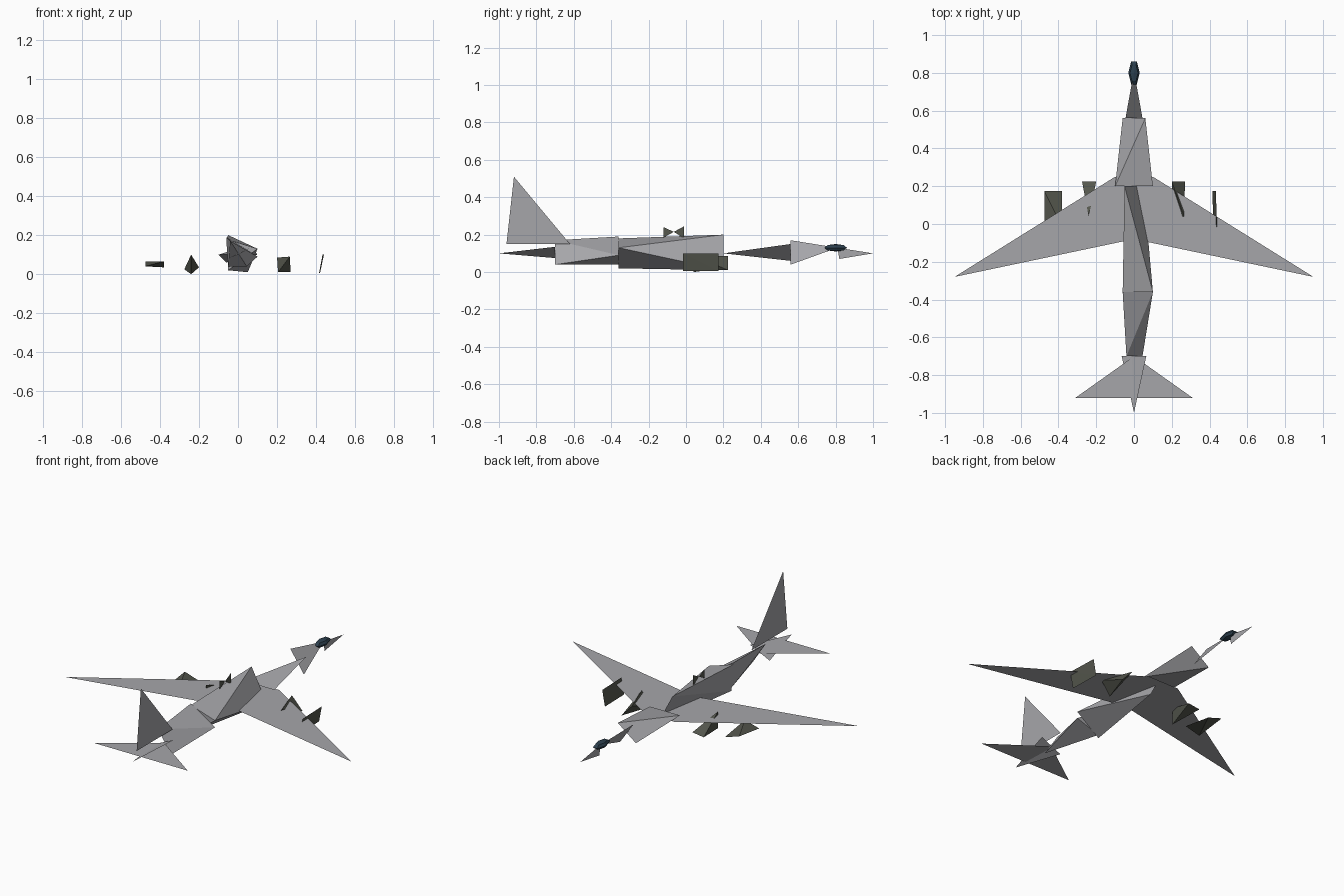
import bpy
import bmesh
from mathutils import Matrix

default_cube = bpy.data.objects.get("Cube")
if default_cube:
    bpy.data.objects.remove(default_cube, do_unlink=True)


def make_material(name, colour):
    material = bpy.data.materials.new(name)
    material.use_nodes = True
    rgba = (*colour, 1)
    material.diffuse_color = rgba
    material.node_tree.nodes["Principled BSDF"].inputs["Base Color"].default_value = rgba
    return material


airframe_grey = make_material("airframe grey", (.38, .38, .40))
engine_olive = make_material("engine dark olive", (.09, .095, .075))
canopy_blue = make_material("canopy dark blue", (.025, .05, .075))


def finish(bm, name, material):
    """Turn a bmesh into a named, flat shaded object."""
    mesh = bpy.data.meshes.new(name)
    bm.to_mesh(mesh)
    bm.free()
    mesh.materials.append(material)
    part = bpy.data.objects.new(name, mesh)
    bpy.context.collection.objects.link(part)
    return part


def faceted_solid(name, material, *points):
    """Closed faceted body spanned by its corner points."""
    bm = bmesh.new()
    corners = [bm.verts.new(point) for point in points]
    bmesh.ops.convex_hull(bm, input=corners)
    bmesh.ops.recalc_face_normals(bm, faces=bm.faces)
    return finish(bm, name, material)


def sheet(name, material, *outlines):
    """Thin panel made of one or more flat outlines."""
    bm = bmesh.new()
    for outline in outlines:
        bm.faces.new([bm.verts.new(point) for point in outline])
    return finish(bm, name, material)


def flat_surface(name, height, half_outline):
    """Level surface mirrored across the centre line, facing up."""
    right_half = [(x, y, height) for x, y in half_outline]
    left_half = [(-x, y, height) for x, y in reversed(half_outline)]
    return sheet(name, airframe_grey, right_half, left_half)


# Wing and tailplane
flat_surface("wing", .08, [(0, -.08), (.95, -.28), (.1, .25), (0, .25)])
flat_surface("tailplane", .1, [(0, -.92), (.31, -.92), (0, -.7)])

# Upright tail fin
sheet("tail_fin", airframe_grey,
      [(0, -.96, .15), (0, -.62, .15), (0, -.92, .51)])

# Fuselage, from nose to tail
sheet("nose", airframe_grey,
      [(-.045, .56, .17), (.045, .56, .04), (0, .81, .13)],
      [(0, .81, .13), (0, .82, .07), (0, 1, .1)])
faceted_solid("front_fuselage", airframe_grey,
              (-.1, .2, .1), (.1, .2, .1),
              (.06, .56, .15), (-.06, .56, .06))
faceted_solid("middle_fuselage", airframe_grey,
              (-.05, .2, .2), (.05, .2, .01),
              (-.06, -.36, .18), (.1, -.36, .13), (-.05, -.36, .02))
faceted_solid("rear_fuselage", airframe_grey,
              (-.06, -.36, .19), (.1, -.36, .09), (-.05, -.36, .04),
              (-.04, -.7, .17), (.045, -.7, .04))
sheet("tail_cone", airframe_grey,
      [(-.065, -.7, .075), (0, -1, .1), (.065, -.7, .135)])

# Canopy
canopy = bmesh.new()
bmesh.ops.create_uvsphere(
    canopy, u_segments=6, v_segments=4, radius=1,
    matrix=Matrix.Translation((0, .8, .13))
    @ Matrix.Diagonal((.03, .07, .02, 1))
    @ Matrix.Rotation(.52, 4, "Z"))
finish(canopy, "canopy", canopy_blue)


def engine(name, front, rear, front_edge, rear_edge):
    """Twisted wedge joining a front edge to a rear edge, each of (x, z) pairs."""
    points = [(x, front, z) for x, z in front_edge]
    points += [(x, rear, z) for x, z in rear_edge]
    return faceted_solid(name, engine_olive, *points)


# Engines below the wing
engine("right_outer_engine", .175, -.015,
       [(-.475, .065), (-.38, .035)], [(-.475, .04), (-.38, .065)])
engine("right_inner_engine", .225, .04,
       [(-.275, .025), (-.2, .035)], [(-.24, .1), (-.24, 0)])
engine("left_inner_engine", .225, .04,
       [(.2, .085), (.27, .01)], [(.265, .09), (.205, .01)])
engine("left_outer_engine", .175, -.015,
       [(.415, .005), (.433, .1)], [(.42, .005), (.44, .1)])

# Bow-tie aerial above the fuselage
hub = (-.04, -.065, .215)
sheet("aerial", engine_olive,
      [hub, (-.04, -.12, .24), (-.04, -.12, .185)],
      [hub, (-.04, -.01, .18), (-.04, -.01, .245)])
